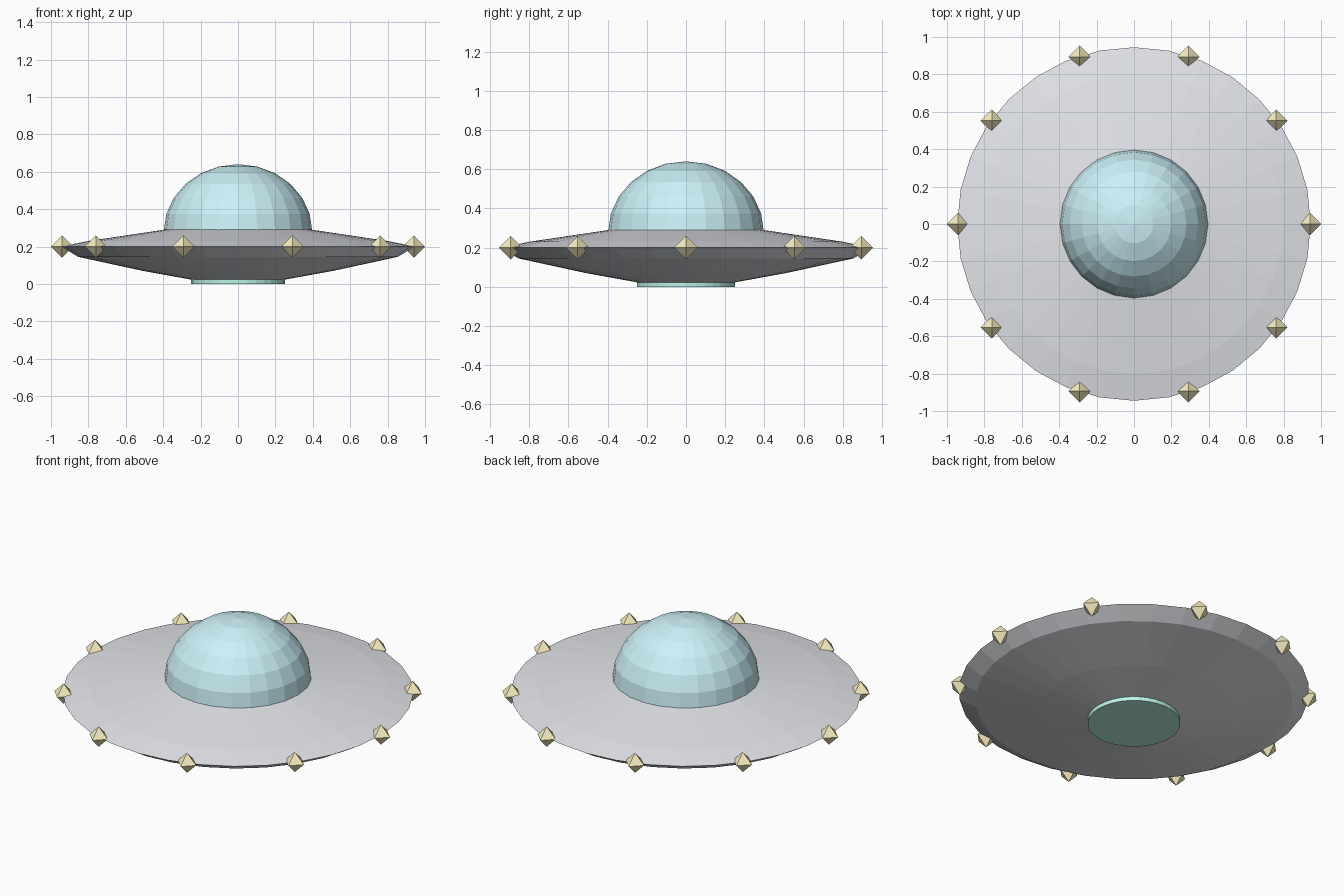
import bpy, bmesh, math

if "Cube" in bpy.data.objects:
    bpy.data.objects.remove(bpy.data.objects["Cube"])


def paint(obj, name, rgb):
    mat = bpy.data.materials.get(name) or bpy.data.materials.new(name)
    mat.diffuse_color = (*rgb, 1)
    mat.use_nodes = True
    mat.node_tree.nodes["Principled BSDF"].inputs["Base Color"].default_value = mat.diffuse_color
    obj.data.materials.append(mat)


def mesh_object(name, bm):
    bmesh.ops.recalc_face_normals(bm, faces=bm.faces)
    mesh = bpy.data.meshes.new(name)
    bm.to_mesh(mesh)
    bm.free()
    obj = bpy.data.objects.new(name, mesh)
    bpy.context.collection.objects.link(obj)
    return obj


def lathe(name, profile, sides, cap_start=True, cap_end=True):
    """Rings of (radius, z) around z; a zero radius makes a pole."""
    bm = bmesh.new()
    rings = []
    for r, z in profile:
        n = 1 if r < 1e-6 else sides
        rings.append([bm.verts.new((r * math.cos(2 * math.pi * i / sides),
                                    r * math.sin(2 * math.pi * i / sides), z))
                      for i in range(n)])
    for a, b in zip(rings, rings[1:]):
        for i in range(sides):
            j = (i + 1) % sides
            if len(b) == 1:
                bm.faces.new((a[i], a[j], b[0]))
            else:
                bm.faces.new((a[i], a[j], b[j], b[i]))
    if cap_start:
        bm.faces.new(rings[0])
    if cap_end and len(rings[-1]) > 1:
        bm.faces.new(rings[-1])
    return mesh_object(name, bm)


# Saucer hull
hull = lathe("hull", [(0.25, 0.023), (0.51, 0.07), (0.855, 0.145), (0.945, 0.2),
                      (0.8, 0.23), (0.395, 0.29)], 32)
paint(hull, "hull_grey", (0.78, 0.79, 0.83))

# Glass dome: half of a slightly flattened sphere
dome = lathe("dome", [(0.397 * math.cos(math.radians(a)), 0.28 + 0.36 * math.sin(math.radians(a)))
                      for a in range(0, 91, 15)], 24)
paint(dome, "dome_blue", (0.6, 0.88, 0.94))

# Glowing disc underneath
beam = lathe("underside_disc", [(0.25, 0.0), (0.25, 0.04)], 32)
paint(beam, "disc_green", (0.5, 0.9, 0.78))

# Ten octahedral rim lights, all aligned with the axes
for k in range(10):
    a = 2 * math.pi * k / 10
    light = lathe(f"rim_light_{k + 1}", [(0.06, 0), (0, 0.06)], 4, cap_start=False)
    bm = bmesh.new()
    bm.from_mesh(light.data)
    low = bmesh.ops.duplicate(bm, geom=bm.verts[:] + bm.edges[:] + bm.faces[:])["geom"]
    for v in low:
        if isinstance(v, bmesh.types.BMVert):
            v.co.z *= -1
    bmesh.ops.remove_doubles(bm, verts=bm.verts, dist=1e-5)
    bmesh.ops.recalc_face_normals(bm, faces=bm.faces)
    bm.to_mesh(light.data)
    bm.free()
    light.location = (0.94 * math.cos(a), 0.94 * math.sin(a), 0.2)
    paint(light, "light_yellow", (0.92, 0.85, 0.52))
